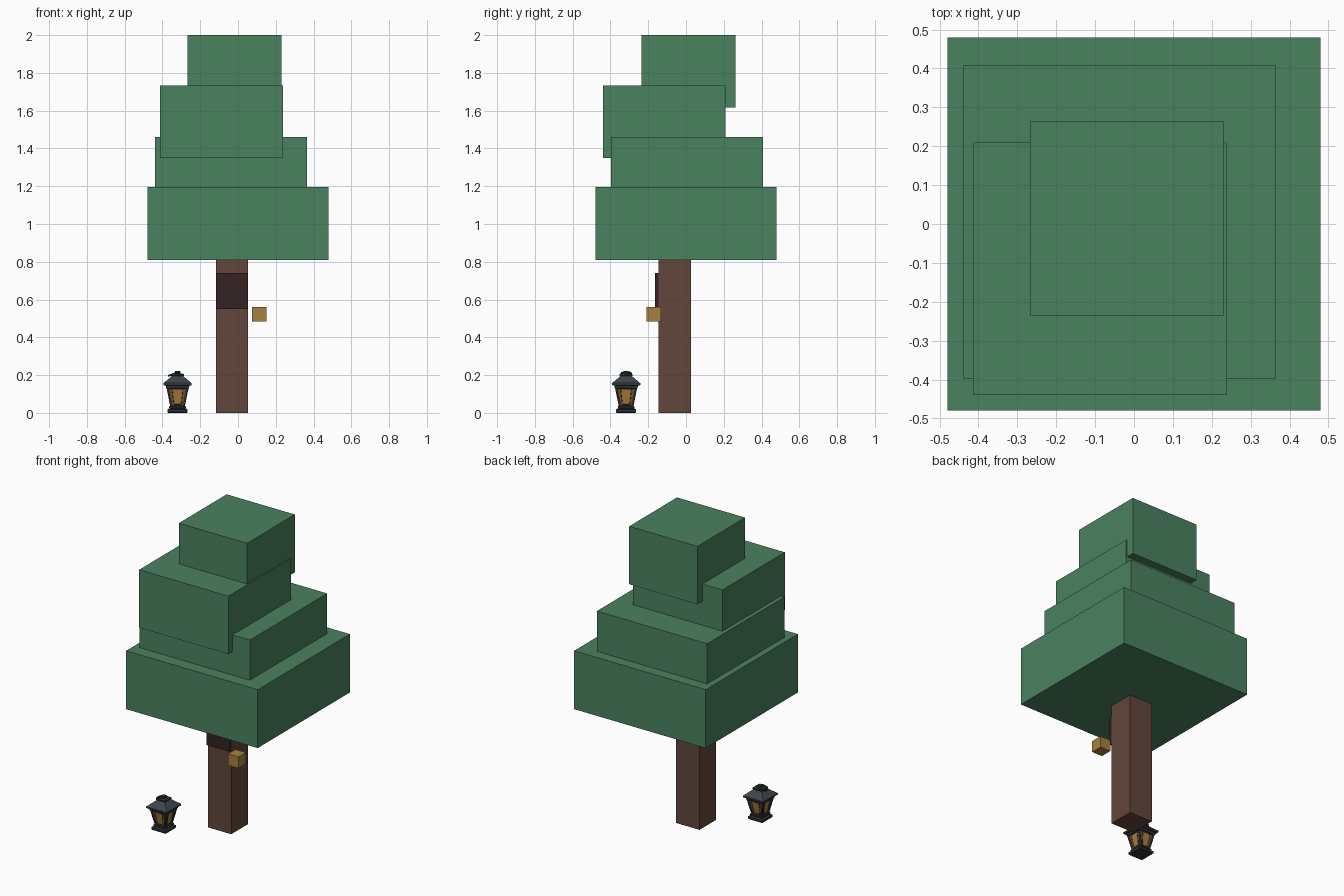
import bpy, bmesh
from math import pi, sin, cos
from mathutils import Vector

old = bpy.data.objects.get("Cube")
if old:
    bpy.data.objects.remove(old, do_unlink=True)


def material(name, rgb):
    m = bpy.data.materials.new(name)
    col = [((c / 255 + 0.055) / 1.055) ** 2.4 for c in rgb] + [1]
    m.diffuse_color = col
    m.use_nodes = True
    m.node_tree.nodes["Principled BSDF"].inputs["Base Color"].default_value = col
    return m


green = material("leaf green", (74, 130, 95))
bark = material("bark brown", (98, 70, 59))
dark = material("dark brown", (52, 34, 35))
gold = material("gold", (168, 128, 62))
iron = material("dark iron", (44, 48, 53))
slate = material("roof slate", (62, 69, 76))
glass = material("shaded amber", (118, 90, 48))
glow = material("bright amber", (172, 126, 58))


def finish(name, bm, mat):
    bmesh.ops.recalc_face_normals(bm, faces=bm.faces)
    me = bpy.data.meshes.new(name)
    bm.to_mesh(me)
    bm.free()
    me.materials.append(mat)
    ob = bpy.data.objects.new(name, me)
    bpy.context.collection.objects.link(ob)
    return ob


def box(name, mat, x, y, z):
    bm = bmesh.new()
    bmesh.ops.create_cube(bm, size=1)
    for v in bm.verts:
        v.co = [(r[0] + r[1]) / 2 + c * (r[1] - r[0]) for r, c in zip((x, y, z), v.co)]
    return finish(name, bm, mat)


# Lantern centre
LX, LY = -0.32, -0.317


def stack(name, mat, profile):
    """Square tower around the lantern axis from (half width, z) pairs."""
    bm = bmesh.new()
    rings = [[bm.verts.new((LX + sx * h, LY + sy * h, z))
              for sx, sy in ((-1, -1), (1, -1), (1, 1), (-1, 1))] for h, z in profile]
    for a, b in zip(rings, rings[1:]):
        for i in range(4):
            j = (i + 1) % 4
            bm.faces.new((a[i], a[j], b[j], b[i]))
    bm.faces.new(rings[0])
    bm.faces.new(rings[-1])
    return finish(name, bm, mat)


def bar(name, mat, points, radius, sides=4):
    """Tube swept through a short path."""
    cu = bpy.data.curves.new(name, "CURVE")
    cu.dimensions = "3D"
    cu.bevel_depth = radius
    cu.bevel_resolution = (sides - 4) // 2
    cu.use_fill_caps = True
    sp = cu.splines.new("POLY")
    sp.points.add(len(points) - 1)
    for p, co in zip(sp.points, points):
        p.co = (*co, 1)
    cu.materials.append(mat)
    ob = bpy.data.objects.new(name, cu)
    bpy.context.collection.objects.link(ob)
    return ob


# Foliage tiers
box("foliage_base", green, (-0.48, 0.48), (-0.48, 0.48), (0.81, 1.195))
box("foliage_lower", green, (-0.44, 0.365), (-0.397, 0.408), (1.08, 1.46))
box("foliage_upper", green, (-0.413, 0.238), (-0.44, 0.21), (1.35, 1.732))
box("foliage_top", green, (-0.267, 0.23), (-0.235, 0.263), (1.618, 2.0))

# Trunk, bark panel and floating cube
box("trunk", bark, (-0.117, 0.053), (-0.146, 0.026), (0, 0.83))
box("trunk_panel", dark, (-0.117, 0.053), (-0.163, -0.146), (0.55, 0.74))
box("gold_cube", gold, (0.074, 0.15), (-0.21, -0.132), (0.485, 0.56))

# Lantern body
stack("lantern_base", iron, [(0.049, 0), (0.053, 0.004), (0.053, 0.018), (0.047, 0.022)])
stack("lantern_collar", iron, [(0.036, 0.022), (0.044, 0.026), (0.044, 0.034), (0.039, 0.038)])
stack("lantern_glass", glass, [(0.034, 0.036), (0.054, 0.135)])
stack("lantern_top_frame", iron, [(0.053, 0.126), (0.06, 0.13), (0.063, 0.146)])
stack("lantern_roof", slate, [(0.07, 0.144), (0.075, 0.148), (0.075, 0.157), (0.03, 0.195)])
stack("lantern_cap", iron, [(0.027, 0.193), (0.034, 0.197), (0.034, 0.205), (0.022, 0.209)])

# Corner posts, bright panes and their thin frames
low, high, zl, zh = 0.036, 0.057, 0.034, 0.135
sides = [Vector((1, 0, 0)), Vector((0, 1, 0)), Vector((-1, 0, 0)), Vector((0, -1, 0))]
for n in sides:
    t = Vector((-n.y, n.x, 0))

    def on_side(k, u, out=0.0):
        """Point on the sloped side: height fraction k, sideways fraction u."""
        h = 0.034 + 0.02 * k
        z = 0.036 + 0.099 * k
        return Vector((LX, LY, z)) + n * (h + out) + t * h * u

    bar("lantern_post", iron, [on_side(0, 1), on_side(1, 1)], 0.007)
    bm = bmesh.new()
    corners = [on_side(k, u, 0.001) for k, u in ((0.1, -0.5), (0.1, 0.5), (0.88, 0.5), (0.88, -0.5))]
    bm.faces.new([bm.verts.new(c) for c in corners])
    finish("lantern_pane", bm, glow)
    for u in (-0.55, 0.55):
        bar("pane_bar", iron, [on_side(0.08, u, 0.001), on_side(0.9, u, 0.001)], 0.002)
    for k in (0.08, 0.9):
        bar("pane_rail", iron, [on_side(k, -0.55, 0.001), on_side(k, 0.55, 0.001)], 0.002)

# Knob and tilted carrying ring
stack("lantern_knob", iron, [(0.012, 0.207), (0.016, 0.212), (0.014, 0.22), (0.008, 0.222)])
ring = [(LX - 0.02 + 0.026 * cos(a), LY + 0.026 * sin(a), 0.207 + 0.01 * cos(a))
        for a in (2 * pi * i / 12 for i in range(13))]
bar("lantern_ring", iron, ring, 0.005, 6)
